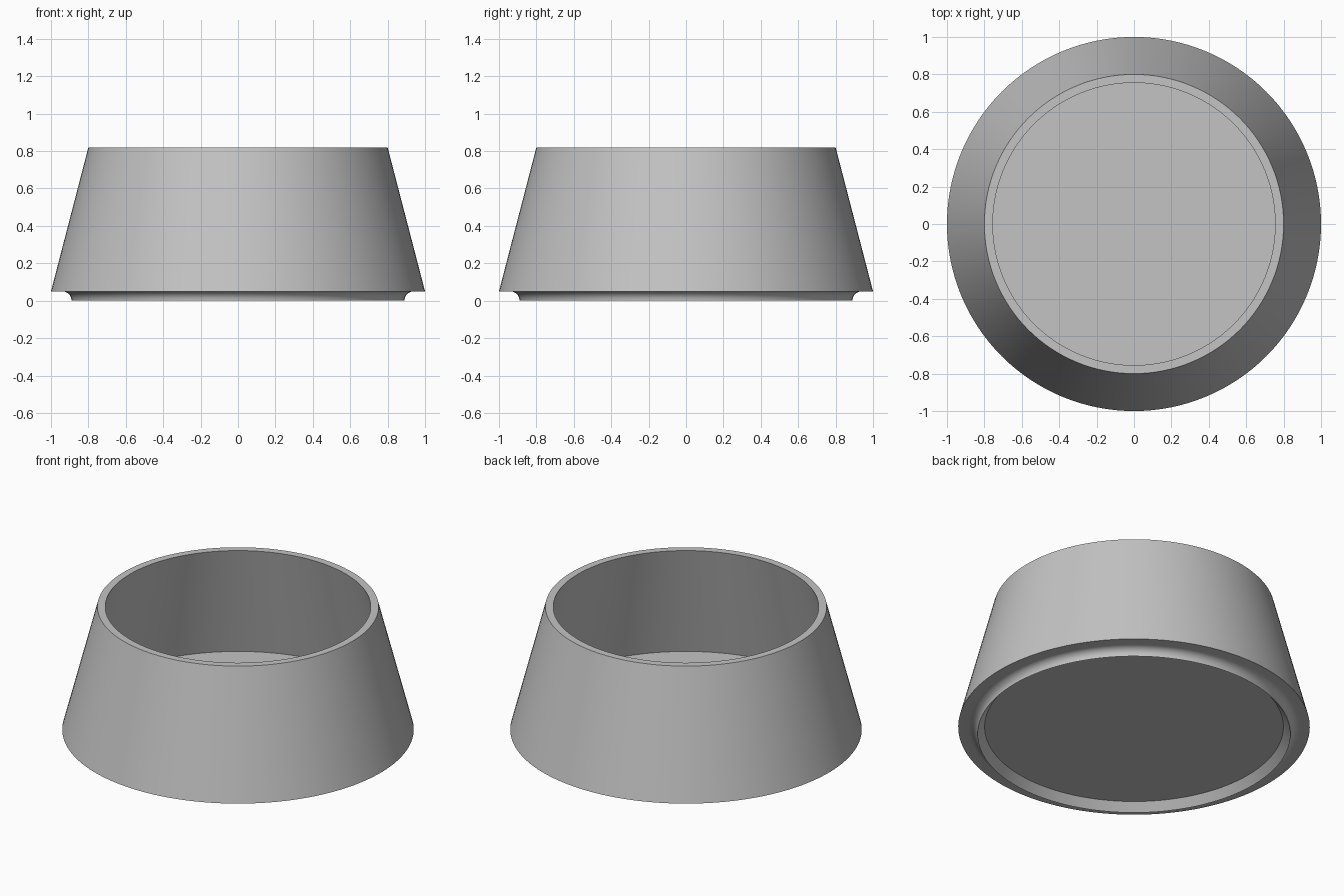
import bpy, bmesh, math

cube = bpy.data.objects.get("Cube")
if cube:
    bpy.data.objects.remove(cube, do_unlink=True)

SEGMENTS = 128

# Single grey material
grey = bpy.data.materials.new("plain grey")
grey.use_nodes = True
colour = (0.55, 0.55, 0.55, 1)
grey.diffuse_color = colour
grey.node_tree.nodes["Principled BSDF"].inputs["Base Color"].default_value = colour


def lathe(name, profile):
    """Revolve a radius/height profile about z, closing both ends on the axis."""
    bm = bmesh.new()
    verts = [bm.verts.new((r, 0, z)) for r, z in profile]
    edges = [bm.edges.new(pair) for pair in zip(verts, verts[1:])]
    bmesh.ops.spin(bm, geom=verts + edges, cent=(0, 0, 0), axis=(0, 0, 1),
                   angle=math.tau, steps=SEGMENTS, use_merge=False)
    bmesh.ops.remove_doubles(bm, verts=bm.verts, dist=0.0001)
    bmesh.ops.recalc_face_normals(bm, faces=bm.faces)
    mesh = bpy.data.meshes.new(name)
    bm.to_mesh(mesh)
    bm.free()
    mesh.materials.append(grey)
    obj = bpy.data.objects.new(name, mesh)
    bpy.context.collection.objects.link(obj)
    bpy.ops.object.select_all(action="DESELECT")
    obj.select_set(True)
    bpy.context.view_layer.objects.active = obj
    bpy.ops.object.shade_smooth_by_angle(angle=math.radians(30))
    return obj


# Concave fillet joining the foot ring to the underside
fillet_size = 0.05
fillet = []
for i in range(9):
    a = math.pi / 2 * i / 8
    fillet.append((0.94 - fillet_size * math.cos(a), fillet_size * math.sin(a)))

# Recessed underside, foot ring, flared outer wall, rim, inner wall and floor
underside = [(0, 0.05), (0.85, 0.05)]
outer_wall = [(1, 0.05), (0.8, 0.82)]
inside = [(0.755, 0.82), (0.942, 0.1), (0, 0.1)]
lathe("bowl", underside + fillet + outer_wall + inside)
